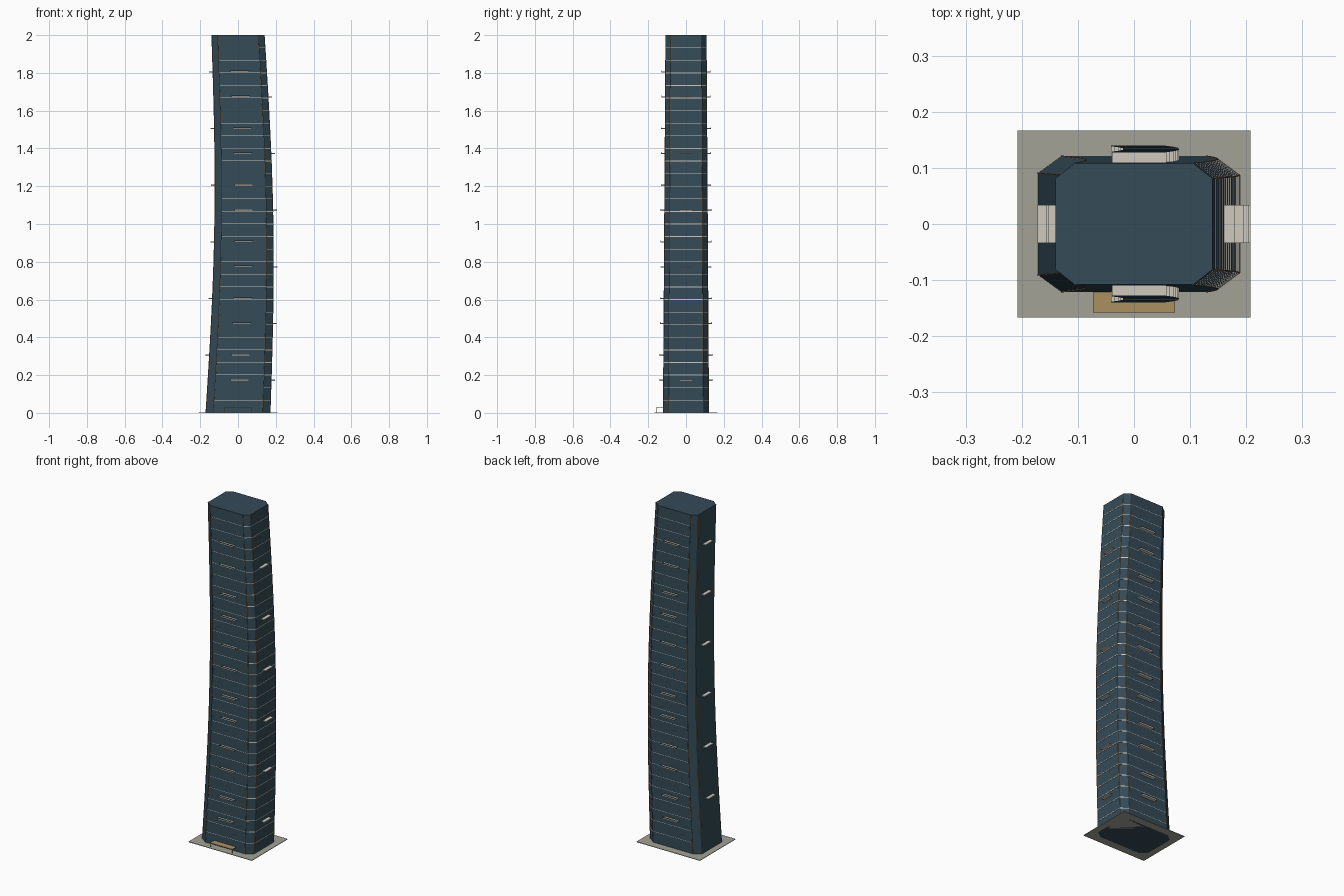
import bpy, bmesh, math

if "Cube" in bpy.data.objects:
    bpy.data.objects.remove(bpy.data.objects["Cube"])

FLOORS, H = 30, 2.0


def material(name, color):
    m = bpy.data.materials.new(name)
    m.diffuse_color = (*color, 1)
    m.use_nodes = True
    m.node_tree.nodes["Principled BSDF"].inputs["Base Color"].default_value = m.diffuse_color
    return m


GLASS = material("blue_glass", (0.035, 0.07, 0.095))
PALE = material("pale_concrete", (0.62, 0.59, 0.53))
COPPER = material("copper", (0.40, 0.22, 0.08))
TAN = material("tan_canopy", (0.40, 0.28, 0.12))
STONE = material("plaza_stone", (0.36, 0.36, 0.31))


def finish(name, bm, mat):
    bmesh.ops.recalc_face_normals(bm, faces=bm.faces)
    me = bpy.data.meshes.new(name)
    bm.to_mesh(me)
    bm.free()
    me.materials.append(mat)
    ob = bpy.data.objects.new(name, me)
    bpy.context.collection.objects.link(ob)
    return ob


def shift(z):
    return 0.031 * math.sin(math.pi * z / H)


def half_size(z):
    t = z / H
    return 0.171 - 0.031 * t, 0.121 - 0.013 * t


def outline(z):
    # chamfered rectangle at height z, bowed toward +x
    a, b = half_size(z)
    c, d = a * 0.755, b * 0.75
    pts = [(c, -b), (a, -d), (a, d), (c, b), (-c, b), (-a, d), (-a, -d), (-c, -b)]
    return [(x + shift(z), y) for x, y in pts]


def loft(bm, rings):
    loops = [[bm.verts.new(p) for p in r] for r in rings]
    n = len(loops[0])
    for lo, hi in zip(loops, loops[1:]):
        for i in range(n):
            bm.faces.new((lo[i], lo[(i + 1) % n], hi[(i + 1) % n], hi[i]))
    bm.faces.new(loops[0][::-1])
    bm.faces.new(loops[-1])


def box(bm, x0, x1, y0, y1, z0, z1):
    loft(bm, [[(x0, y0, z), (x1, y0, z), (x1, y1, z), (x0, y1, z)] for z in (z0, z1)])


levels = [H * i / FLOORS for i in range(FLOORS + 1)]

# curved tower body
bm = bmesh.new()
loft(bm, [[(x, y, z) for x, y in outline(z)] for z in levels])
finish("tower_body", bm, GLASS)

# thin floor slab edges, showing on the bowed side
bm = bmesh.new()
for z in levels[1:-1]:
    loft(bm, [[(x + 0.0015, y, z + dz) for x, y in outline(z)] for dz in (-0.002, 0.002)])
finish("floor_slabs", bm, PALE)

# slim copper trims on the corner edges
bm = bmesh.new()
r = 0.001
for i in range(8):
    rings = []
    for z in levels:
        x, y = outline(z)[i]
        rings.append([(x - r, y - r, z), (x + r, y - r, z), (x + r, y + r, z), (x - r, y + r, z)])
    loft(bm, rings)
finish("corner_trims", bm, COPPER)

# balconies and their low glass rails
decks, rails = bmesh.new(), bmesh.new()
for k in range(6):
    for base, side in ((0.173, 1), (0.305, -1)):
        z = base + 0.3 * k
        a, b = half_size(z)
        s = shift(z)
        for f in (-1, 1):
            y0, y1 = sorted((f * (b - 0.01), f * (b + 0.02)))
            box(decks, s - 0.049, s + 0.049, y0, y1, z - 0.003, z + 0.003)
            y0, y1 = sorted((f * (b + 0.018), f * (b + 0.02)))
            box(rails, s - 0.049, s + 0.049, y0, y1, z + 0.003, z + 0.007)
        x0, x1 = sorted((s + side * (a - 0.01), s + side * (a + 0.02)))
        box(decks, x0, x1, -0.034, 0.034, z - 0.003, z + 0.003)
finish("balcony_decks", decks, PALE)
finish("balcony_rails", rails, GLASS)

# plaza base
bm = bmesh.new()
box(bm, -0.208, 0.208, -0.167, 0.167, 0, 0.003)
finish("plaza_base", bm, STONE)

# entrance canopy on two thin posts
bm = bmesh.new()
box(bm, -0.073, 0.073, -0.158, -0.12, 0.025, 0.029)
for x in (-0.07, 0.07):
    box(bm, x - 0.001, x + 0.001, -0.156, -0.154, 0.003, 0.025)
finish("entrance_canopy", bm, TAN)
